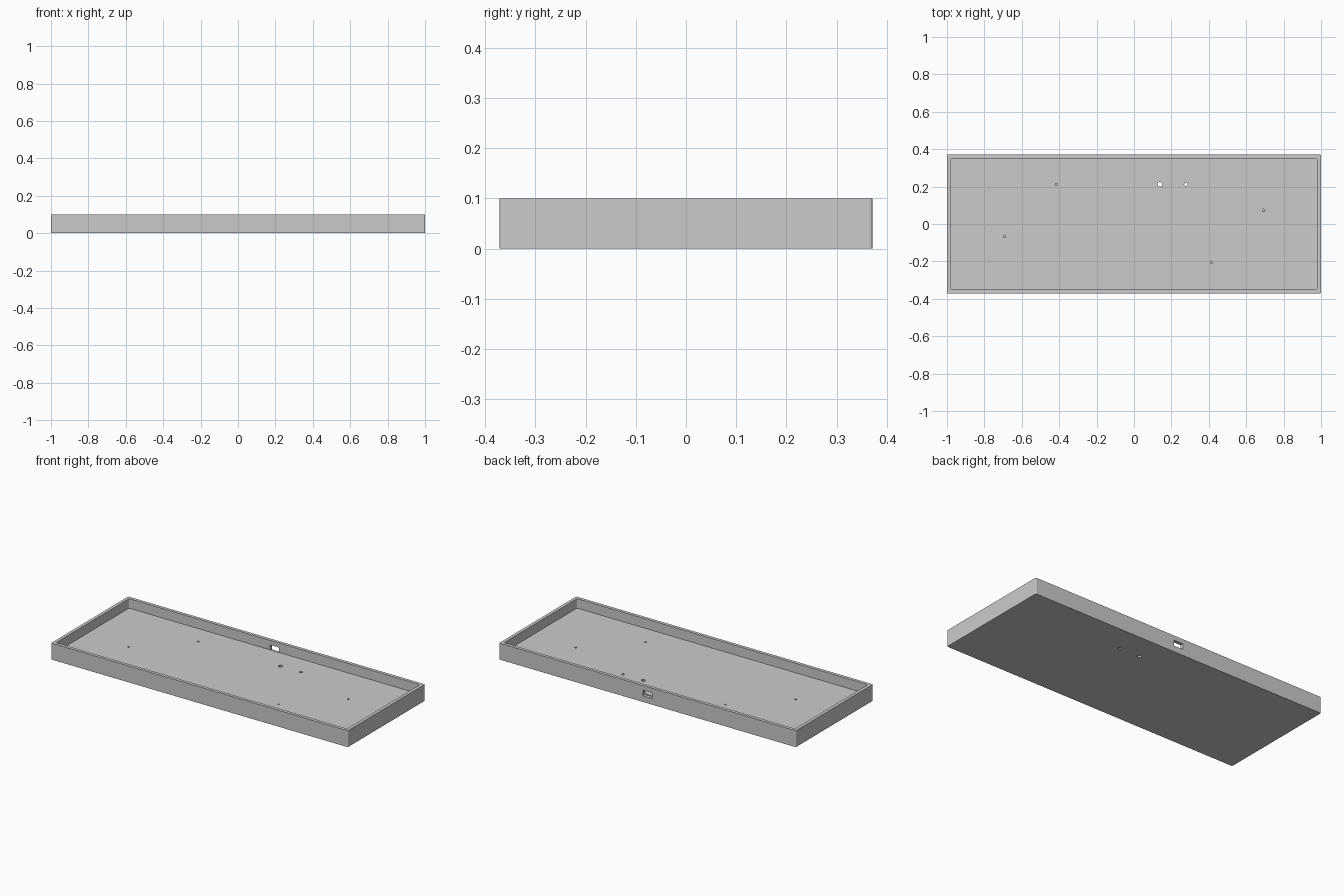
import bpy
import bmesh
from mathutils import Matrix

old = bpy.data.objects.get("Cube")
if old:
    bpy.data.objects.remove(old, do_unlink=True)

LENGTH, DEPTH, HEIGHT = 2.0, 0.742, 0.1
WALL, FLOOR = 0.02, 0.042
PITCH = 0.1385  # spacing of the hole grid

grey = bpy.data.materials.new("plain grey")
grey.use_nodes = True
colour = (0.6, 0.6, 0.6, 1)
grey.diffuse_color = colour
grey.node_tree.nodes["Principled BSDF"].inputs["Base Color"].default_value = colour


def finish(name, bm):
    mesh = bpy.data.meshes.new(name)
    bm.to_mesh(mesh)
    bm.free()
    mesh.materials.append(grey)
    obj = bpy.data.objects.new(name, mesh)
    bpy.context.collection.objects.link(obj)
    return obj


def block(name, size, low, centre=(0, 0), radius=0):
    """Box standing on height low, with rounded upright edges."""
    bm = bmesh.new()
    place = Matrix.Translation((*centre, low + size[2] / 2)) @ Matrix.Diagonal((*size, 1))
    bmesh.ops.create_cube(bm, size=1, matrix=place)
    if radius:
        upright = [e for e in bm.edges
                   if abs(e.verts[0].co.z - e.verts[1].co.z) > size[2] / 2]
        bmesh.ops.bevel(bm, geom=upright, offset=radius, segments=3,
                        profile=0.5, affect='EDGES')
    return finish(name, bm)


def drill(name, x, y, radius, low, sides):
    bm = bmesh.new()
    bmesh.ops.create_cone(bm, cap_ends=True, segments=sides, radius1=radius,
                          radius2=radius, depth=HEIGHT,
                          matrix=Matrix.Translation((x, y, low + HEIGHT / 2)))
    return finish(name, bm)


def carve(body, cutter):
    mod = body.modifiers.new("cut", 'BOOLEAN')
    mod.operation = 'DIFFERENCE'
    mod.solver = 'EXACT'
    mod.object = cutter
    bpy.context.view_layer.objects.active = body
    bpy.ops.object.modifier_apply(modifier=mod.name)
    bpy.data.objects.remove(cutter, do_unlink=True)


# Shallow tray with a thick floor
tray = block("tray", (LENGTH, DEPTH, HEIGHT), 0, radius=0.006)
carve(tray, block("cavity", (LENGTH - 2 * WALL, DEPTH - 2 * WALL, HEIGHT),
                  FLOOR, radius=0.01))

# Cable port through the back wall
carve(tray, block("port", (0.062, WALL * 2, 0.035), 0.037, (0, DEPTH / 2)))

# Two through holes for a button and a lamp
for column, radius in ((1, 0.013), (2, 0.009)):
    carve(tray, drill("through_hole", column * PITCH, 0.212, radius, -0.02, 8))

# Four blind screw holes
for column, y in ((-3, 0.212), (5, 0.073), (-5, -0.066), (3, -0.205)):
    carve(tray, drill("screw_hole", column * PITCH, y, 0.007, 0.014, 5))

bpy.ops.object.select_all(action='DESELECT')
tray.select_set(True)
bpy.context.view_layer.objects.active = tray
bpy.ops.object.shade_flat()
